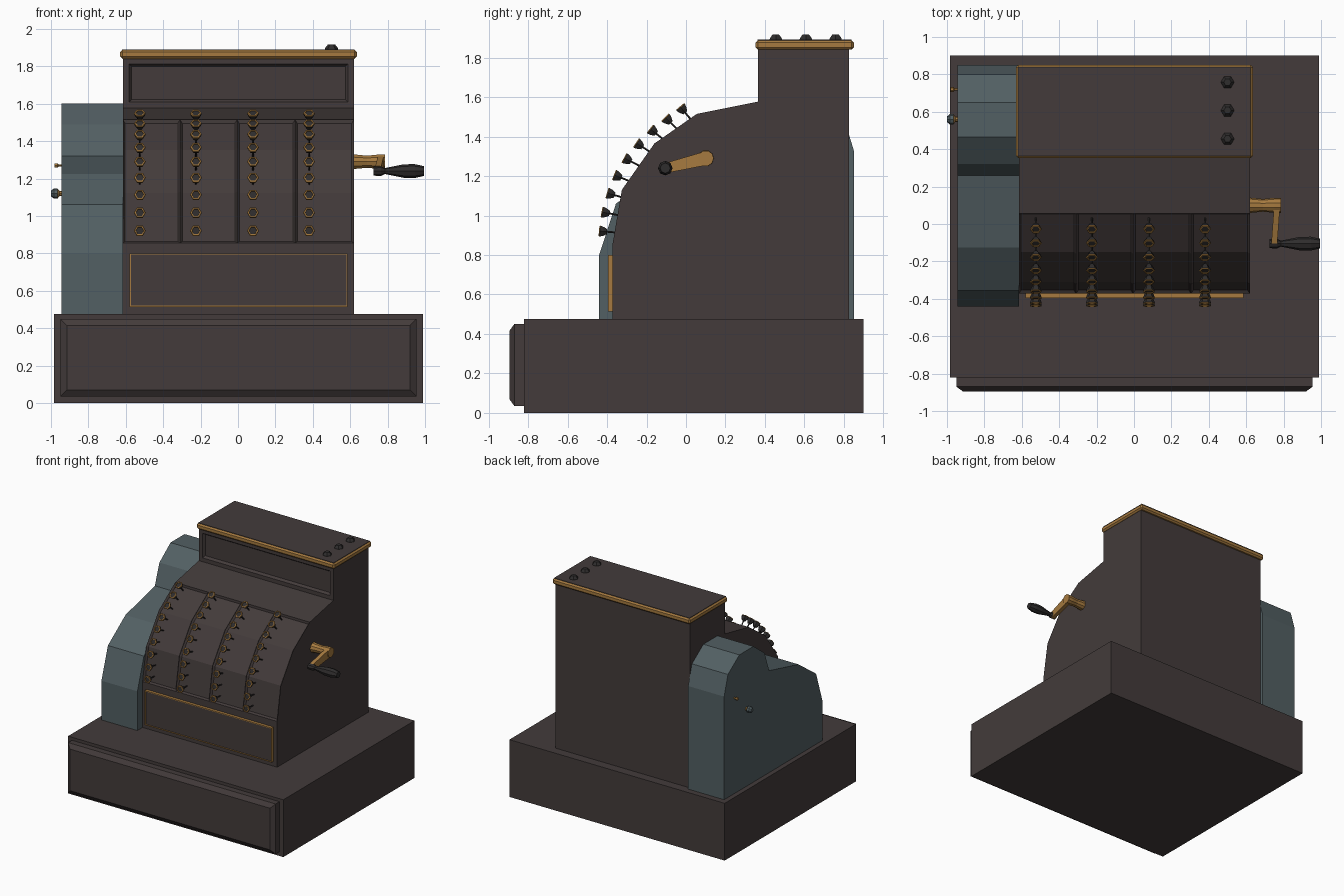
import bpy, bmesh, math
from mathutils import Vector, Matrix

if "Cube" in bpy.data.objects:
    bpy.data.objects.remove(bpy.data.objects["Cube"])


def material(name, rgb):
    m = bpy.data.materials.new(name)
    m.diffuse_color = (*rgb, 1)
    m.use_nodes = True
    m.node_tree.nodes["Principled BSDF"].inputs["Base Color"].default_value = m.diffuse_color
    return m


IRON = material("dark_iron", (0.056, 0.044, 0.043))
GOLD = material("brass", (0.38, 0.195, 0.05))
STEEL = material("blue_grey_steel", (0.085, 0.115, 0.125))
BLACK = material("black_enamel", (0.028, 0.026, 0.026))


def finish(name, bm, *mats):
    bmesh.ops.recalc_face_normals(bm, faces=bm.faces[:])
    me = bpy.data.meshes.new(name)
    bm.to_mesh(me)
    bm.free()
    for m in mats:
        me.materials.append(m)
    ob = bpy.data.objects.new(name, me)
    bpy.context.collection.objects.link(ob)
    return ob


def box(name, lo, hi, mat, bevel=0):
    bm = bmesh.new()
    lo, hi = Vector(lo), Vector(hi)
    size, mid = hi - lo, (lo + hi) / 2
    bmesh.ops.create_cube(bm, size=1, matrix=Matrix.Translation(mid) @ Matrix.Diagonal((*size, 1)))
    if bevel:
        bmesh.ops.bevel(bm, geom=bm.edges[:], offset=bevel, segments=1, affect='EDGES')
    return finish(name, bm, mat)


def loft(bm, profile, stations):
    """Extrude a (y, z) profile along the x stations; returns strips[station][edge]."""
    rows = [[bm.verts.new((x, y, z)) for y, z in profile] for x in stations]
    n = len(profile)
    strips = [[bm.faces.new((a[i], a[(i + 1) % n], b[(i + 1) % n], b[i])) for i in range(n)]
              for a, b in zip(rows, rows[1:])]
    bm.faces.new(rows[0])
    bm.faces.new(rows[-1])
    bmesh.ops.recalc_face_normals(bm, faces=bm.faces[:])
    return strips


def lathe(bm, start, axis, rings, sides=6, idx=None):
    """Rings of (distance, radius) around an axis; idx gives a material per band."""
    rot = Vector(axis).to_track_quat('Z', 'Y')
    loops = []
    for d, r in rings:
        loops.append([bm.verts.new(Vector(start) + rot @ Vector(
            (r * math.cos(2 * math.pi * k / sides), r * math.sin(2 * math.pi * k / sides), d)))
            for k in range(sides)])
    for j, (a, b) in enumerate(zip(loops, loops[1:])):
        for k in range(sides):
            f = bm.faces.new((a[k], a[(k + 1) % sides], b[(k + 1) % sides], b[k]))
            f.material_index = idx[j] if idx else 0
    bm.faces.new(loops[0][::-1])
    bm.faces.new(loops[-1])


# Base and chamfered cash drawer
box("base", (-0.985, -0.82, 0), (0.99, 0.9, 0.475), IRON)
bm = bmesh.new()
rows = [[bm.verts.new((x, y, z)) for x, z in
         ((-0.95 + i, 0.035 + i), (0.955 - i, 0.035 + i), (0.955 - i, 0.45 - i), (-0.95 + i, 0.45 - i))]
        for y, i in ((-0.81, 0), (-0.87, 0), (-0.895, 0.035))]
for a, b in zip(rows, rows[1:]):
    for k in range(4):
        bm.faces.new((a[k], a[(k + 1) % 4], b[(k + 1) % 4], b[k]))
bm.faces.new(rows[0])
bm.faces.new(rows[-1])
finish("cash_drawer", bm, IRON)

# Cabinet with four sunken key columns and a sunken display panel
profile = [(-0.372, 0.475), (-0.372, 0.855), (-0.325, 1.13), (-0.16, 1.365), (0.055, 1.515),
           (0.365, 1.577), (0.365, 1.845), (0.825, 1.845), (0.825, 0.475)]
bm = bmesh.new()
strips = loft(bm, profile, (-0.615, -0.31, -0.005, 0.305, 0.62))
for s in strips:
    bmesh.ops.inset_region(bm, faces=s[1:4], thickness=0.012, depth=-0.016, use_even_offset=True)
display = [s[5] for s in strips]
bmesh.ops.inset_region(bm, faces=display, thickness=0.032, use_even_offset=True)
bmesh.ops.inset_region(bm, faces=display, thickness=0.014, depth=-0.02, use_even_offset=True)
finish("cabinet", bm, IRON)

# Brass cornice with a dark lid and three studs
box("cornice", (-0.63, 0.352, 1.84), (0.635, 0.85, 1.888), GOLD, 0.012)
box("lid", (-0.619, 0.363, 1.885), (0.624, 0.839, 1.891), IRON)
bm = bmesh.new()
for y in (0.455, 0.607, 0.758):
    lathe(bm, (0.5, y, 1.885), (0, 0, 1), ((0, 0.037), (0.012, 0.035), (0.031, 0.02)))
finish("lid_studs", bm, BLACK)

# Lower front plate in a thin brass frame
box("front_plate", (-0.572, -0.391, 0.521), (0.579, -0.36, 0.793), IRON)
for z in (0.514, 0.793):
    box("frame_rail", (-0.58, -0.396, z), (0.586, -0.36, z + 0.007), GOLD)
for x in (-0.58, 0.579):
    box("frame_side", (x, -0.396, 0.514), (x + 0.007, -0.36, 0.8), GOLD)

# Keys: flared hexagonal caps with brass rims on thin stems
key_rows = [(-0.425, 0.92), (-0.412, 1.015), (-0.385, 1.11), (-0.35, 1.2), (-0.30, 1.285),
            (-0.24, 1.36), (-0.17, 1.43), (-0.095, 1.487), (-0.02, 1.54)]
bm = bmesh.new()
for x in (-0.525, -0.225, 0.08, 0.38):
    for i, (y, z) in enumerate(key_rows):
        t = math.radians(5 + 45 * i / 8)
        d = Vector((0, -math.cos(t), math.sin(t)))
        p = Vector((x, y, z))
        lathe(bm, p - d * 0.09, d, ((0, 0.005), (0.08, 0.005)), 5)
        lathe(bm, p - d * 0.025, d, ((0, 0.015), (0.018, 0.026), (0.036, 0.032),
                                     (0.041, 0.029), (0.041, 0.022), (0.036, 0.021)),
              6, (0, 0, 1, 1, 1))
finish("keys", bm, BLACK, GOLD)

# Stepped side housing
side = [(-0.44, 0.475), (-0.44, 0.8), (-0.355, 1.06), (-0.125, 1.225), (0.26, 1.32), (0.32, 1.49),
        (0.465, 1.6), (0.65, 1.6), (0.8, 1.495), (0.85, 1.33), (0.85, 0.475)]
bm = bmesh.new()
loft(bm, side, (-0.945, -0.615))
finish("side_housing", bm, STEEL)

# Side knob and small key
bm = bmesh.new()
lathe(bm, (-0.94, 0.56, 1.12), (-1, 0, 0),
      ((0, 0.014), (0.015, 0.014), (0.025, 0.027), (0.045, 0.027), (0.06, 0.015)), 8, (1, 1, 0, 0))
finish("side_knob", bm, STEEL, GOLD)
bm = bmesh.new()
lathe(bm, (-0.94, 0.72, 1.27), (-1, 0, 0), ((0, 0.007), (0.02, 0.007), (0.025, 0.013), (0.04, 0.013)))
finish("side_key", bm, GOLD)

# Crank: hub, arm and turned grip
hub, grip = Vector((0.765, 0.1, 1.29)), Vector((0.75, -0.105, 1.24))
bm = bmesh.new()
lathe(bm, (0.61, 0.1, 1.29), (1, 0, 0), ((0, 0.042), (0.08, 0.034), (0.14, 0.04), (0.175, 0.04)), 10)
finish("crank_hub", bm, GOLD)
bm = bmesh.new()
arm_rows = []
for c, w in ((hub, 0.036), (grip, 0.026)):
    arm_rows.append([bm.verts.new(c + Vector((dx, 0, dz)))
                     for dx, dz in ((-0.016, -w), (0.016, -w), (0.016, w), (-0.016, w))])
a, b = arm_rows
for k in range(4):
    bm.faces.new((a[k], a[(k + 1) % 4], b[(k + 1) % 4], b[k]))
bm.faces.new(a)
bm.faces.new(b)
finish("crank_arm", bm, GOLD)
bm = bmesh.new()
lathe(bm, (0.725, -0.105, 1.24), (1, 0, 0),
      ((0, 0.024), (0.04, 0.026), (0.06, 0.016), (0.16, 0.036), (0.22, 0.037), (0.27, 0.026)), 8)
finish("crank_grip", bm, BLACK)
